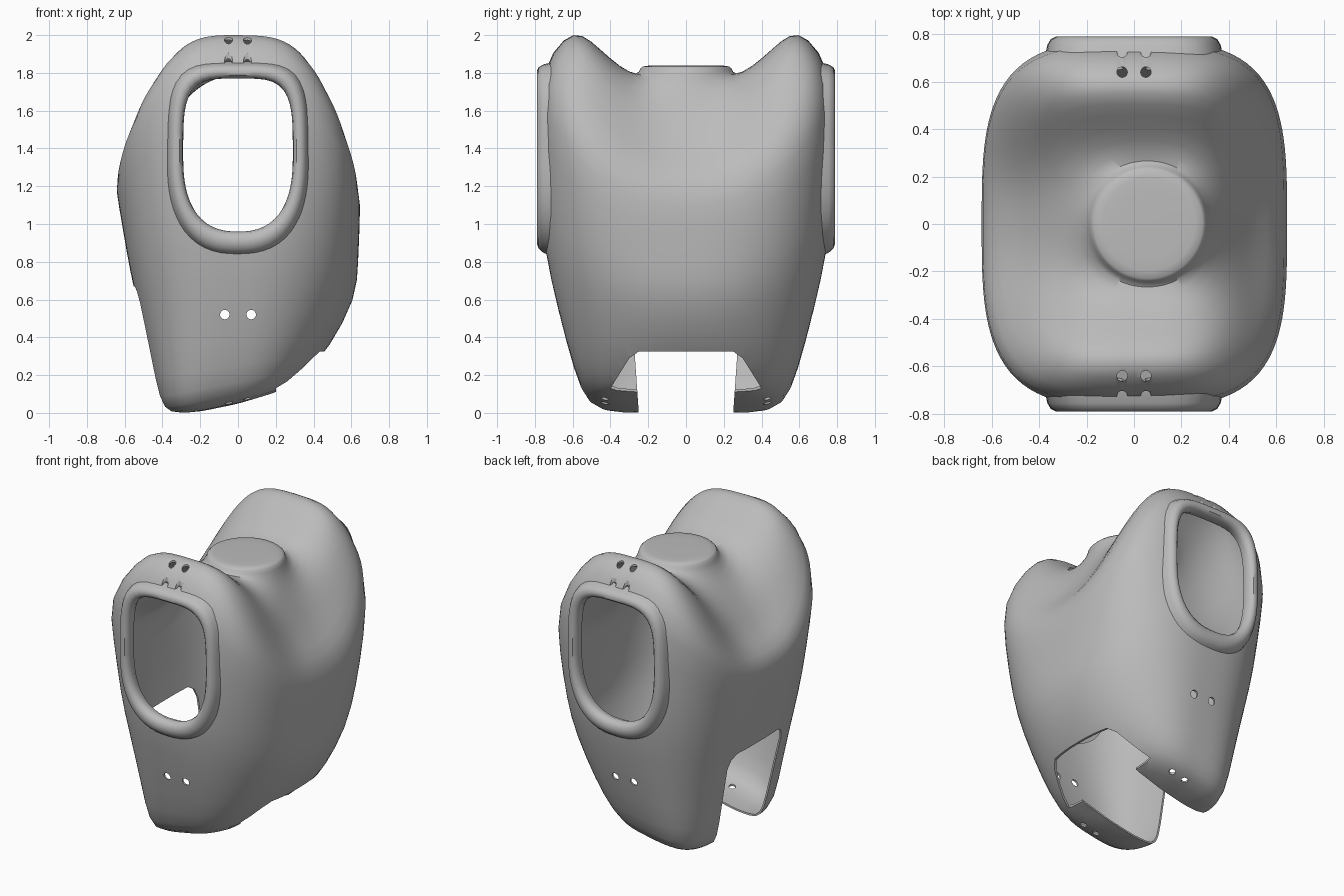
import bpy, bmesh, math
from mathutils import Vector

old = bpy.data.objects.get("Cube")
if old:
    bpy.data.objects.remove(old, do_unlink=True)

STEPS = 72
grey = bpy.data.materials.new("plain grey")
grey.use_nodes = True
colour = (0.5, 0.5, 0.5, 1)
grey.diffuse_color = colour
grey.node_tree.nodes["Principled BSDF"].inputs["Base Color"].default_value = colour


def make_object(name, bm):
    bmesh.ops.recalc_face_normals(bm, faces=bm.faces)
    mesh = bpy.data.meshes.new(name)
    bm.to_mesh(mesh)
    bm.free()
    mesh.materials.append(grey)
    obj = bpy.data.objects.new(name, mesh)
    bpy.context.collection.objects.link(obj)
    return obj


def loft(bm, rings, capped=False):
    """Skin a list of equal closed loops."""
    loops = [[bm.verts.new(p) for p in ring] for ring in rings]
    count = len(loops[0])
    for a, b in zip(loops, loops[1:]):
        for i in range(count):
            j = (i + 1) % count
            bm.faces.new((a[i], a[j], b[j], b[i]))
    if capped:
        for loop in (loops[0], loops[-1]):
            centre = sum((v.co for v in loop), Vector()) / count
            hub = bm.verts.new(centre)
            for i in range(count):
                bm.faces.new((loop[i], loop[(i + 1) % count], hub))


def body_ring(xp, xn, half_y, zp, zn, zy, power_p, power_n):
    """Rounded-rectangle loop whose height changes from the sides to front and back."""
    mid, half_x = (xp + xn) / 2, (xp - xn) / 2
    points = []
    for i in range(STEPS):
        angle = math.tau * i / STEPS
        c, s = math.cos(angle), math.sin(angle)
        n = power_p if c > 0 else power_n
        r = ((abs(c) / half_x) ** n + (abs(s) / half_y) ** n) ** (-1 / n)
        x, y = mid + r * c, r * s
        w = min(1, abs(y) / half_y) ** 2.5
        side = zp if c > 0 else zn
        z = side * (1 - w) + w * (zy + x * (zp - zn) / (xp - xn))
        points.append((x, y, z))
    return points


def arm_outline(grow, y):
    """Arm opening: squarish above, round below."""
    points = []
    for i in range(STEPS):
        angle = math.tau * i / STEPS
        c, s = math.cos(angle), math.sin(angle)
        n, h = (4, 0.41 + grow) if s > 0 else (2.5, 0.4 + 1.5 * grow)
        r = ((abs(c) / (0.29 + grow)) ** n + (abs(s) / h) ** n) ** (-1 / n)
        points.append((r * c, y, 1.36 + r * s))
    return points


def rod(bm, x, y, z, radius, axis, length):
    """Round cutter along y or z."""
    rings = []
    for end in (-length / 2, length / 2):
        ring = []
        for i in range(20):
            a = math.tau * i / 20
            u, v = radius * math.cos(a), radius * math.sin(a)
            ring.append((x + u, y + end, z + v) if axis == "y" else (x + u, y + v, z + end))
        rings.append(ring)
    loft(bm, rings, True)


def slot(name, half_profile, x0, x1):
    """Mirrored y-z profile extruded along x."""
    loop = half_profile + [(-y, z) for y, z in reversed(half_profile)]
    bm = bmesh.new()
    loft(bm, [[(x, y, z) for y, z in loop] for x in (x0, x1)], True)
    return make_object(name, bm)


# Main shell, from neck to underside
bm = bmesh.new()
loft(bm, [body_ring(*r) for r in (
    (0.28, -0.16, 0.22, 1.84, 1.84, 1.84, 2, 2),
    (0.305, -0.185, 0.245, 1.83, 1.83, 1.83, 2, 2),
    (0.31, -0.19, 0.25, 1.77, 1.77, 1.78, 2, 2),
    (0.36, -0.29, 0.35, 1.66, 1.66, 1.83, 2.5, 2.5),
    (0.43, -0.4, 0.46, 1.53, 1.53, 1.93, 3.5, 3.5),
    (0.49, -0.48, 0.55, 1.42, 1.42, 2.01, 3.5, 3.5),
    (0.55, -0.55, 0.64, 1.33, 1.35, 2, 3.6, 3.4),
    (0.65, -0.66, 0.77, 1.2, 1.25, 1.82, 3.7, 3.5),
    (0.645, -0.63, 0.775, 1, 1.1, 1.5, 3.3, 3.3),
    (0.635, -0.59, 0.77, 0.8, 0.85, 1, 2.6, 3),
    (0.63, -0.55, 0.72, 0.61, 0.65, 0.72, 2.2, 3),
    (0.48, -0.47, 0.63, 0.34, 0.3, 0.36, 2.4, 3.3),
    (0.38, -0.42, 0.56, 0.23, 0.06, 0.14, 2.6, 3.8),
    (0.27, -0.37, 0.48, 0.12, 0, 0.055, 3, 3.8),
    (0.15, -0.28, 0.3, 0.1, 0.01, 0.045, 3, 3),
)], True)
shell = make_object("torso_shell", bm)
bpy.context.view_layer.objects.active = shell
smooth = shell.modifiers.new("soften", "SUBSURF")
smooth.levels = smooth.render_levels = 1
wall = shell.modifiers.new("wall", "SOLIDIFY")
wall.thickness, wall.offset = 0.012, -1

# Arm openings and bolt holes
bm = bmesh.new()
for side in (-1, 1):
    loft(bm, [arm_outline(0.01, side * y) for y in (0.6, 1)], True)
    for x in (-0.05, 0.05):
        for y in (0.64, 0.725):
            rod(bm, x, side * y, 2, 0.022, "z", 0.3)
        rod(bm, x, side * 0.43, 0.05, 0.021, "z", 0.2)
    for x in (-0.07, 0.07):
        rod(bm, x, side * 0.7, 0.52, 0.025, "y", 0.4)
cutters = [make_object("hole_cutter", bm)]

# Leg gap: tall on one side, low and wide on the other
cutters.append(slot("tall_gap_cutter",
                    [(0.25, -0.2), (0.25, 0), (0.29, 0.58), (0.27, 0.64), (0.22, 0.67)], -1, 0.22))
cutters.append(slot("wide_gap_cutter",
                    [(0.32, -0.2), (0.32, 0.03), (0.39, 0.08), (0.4, 0.13),
                     (0.3, 0.29), (0.25, 0.325)], 0.2, 1))

for cutter in cutters:
    cut = shell.modifiers.new(cutter.name, "BOOLEAN")
    cut.operation, cut.solver, cut.object = "DIFFERENCE", "EXACT", cutter
for name in [m.name for m in shell.modifiers]:
    bpy.ops.object.modifier_apply(modifier=name)
for cutter in cutters:
    bpy.data.objects.remove(cutter, do_unlink=True)

# Raised lips around the arm openings
lips = []
for side, name in ((-1, "front_arm_lip"), (1, "back_arm_lip")):
    bm = bmesh.new()
    section = ((0.09, 0.69), (0.075, 0.755), (0.06, 0.78), (0.04, 0.79),
               (0.02, 0.787), (0.005, 0.77), (0, 0.74), (0.01, 0.7), (0.09, 0.69))
    loft(bm, [arm_outline(g, side * y) for g, y in section])
    bmesh.ops.remove_doubles(bm, verts=bm.verts, dist=0.0001)
    lips.append(make_object(name, bm))

bpy.ops.object.select_all(action="DESELECT")
for obj in [shell] + lips:
    obj.select_set(True)
bpy.ops.object.shade_smooth_by_angle(angle=math.radians(40))
